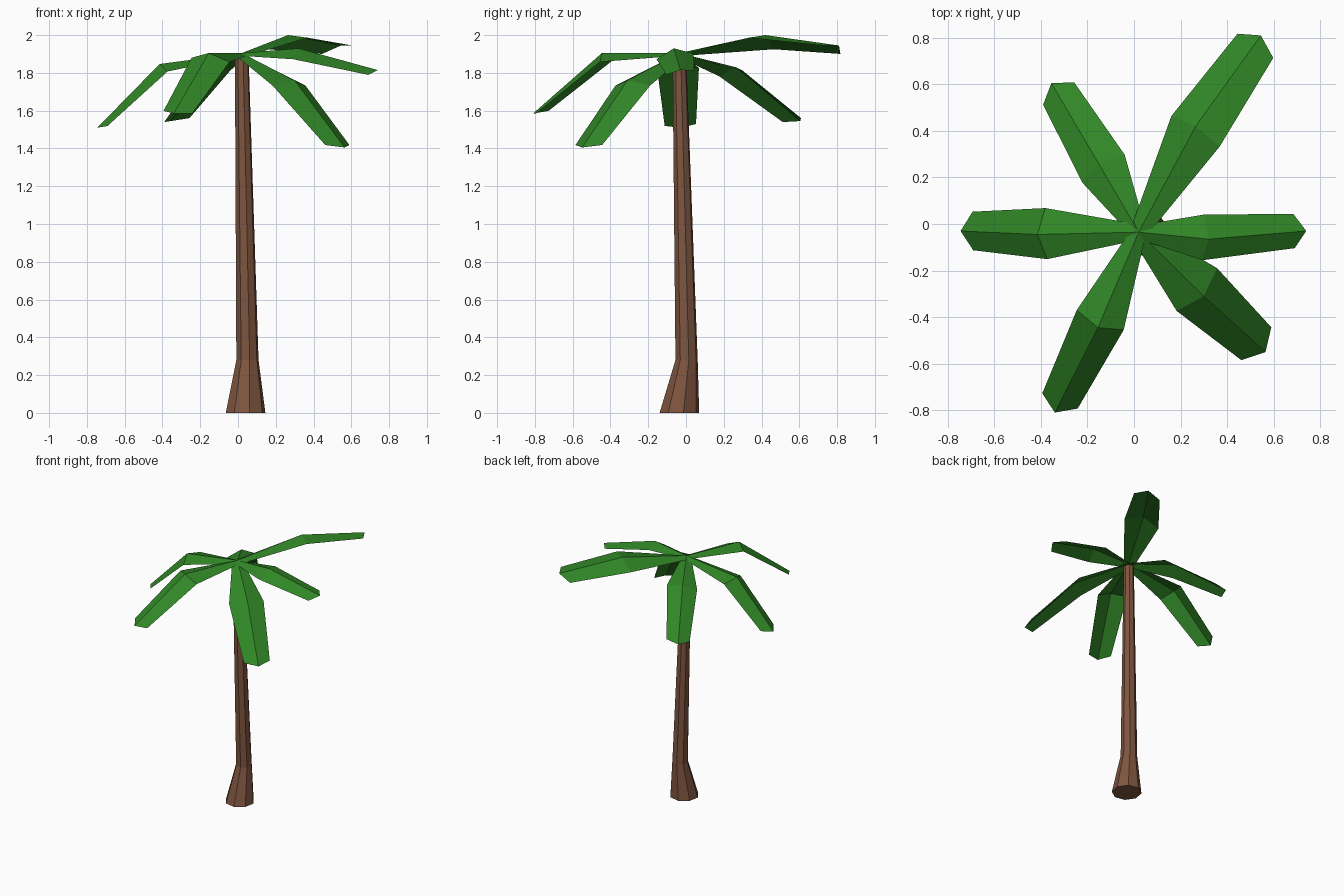
import bpy, bmesh, math
from mathutils import Vector, Matrix

if "Cube" in bpy.data.objects:
    bpy.data.objects.remove(bpy.data.objects["Cube"])

def material(name, rgb):
    m = bpy.data.materials.new(name)
    m.diffuse_color = (*rgb, 1)
    m.use_nodes = True
    m.node_tree.nodes["Principled BSDF"].inputs["Base Color"].default_value = m.diffuse_color
    return m

def add_object(name, bm, mat):
    me = bpy.data.meshes.new(name)
    bm.to_mesh(me)
    bm.free()
    me.materials.append(mat)
    ob = bpy.data.objects.new(name, me)
    bpy.context.collection.objects.link(ob)

bark = material("bark", (0.21, 0.09, 0.05))
green = material("leaf_green", (0.03, 0.24, 0.02))

# Trunk: eight-sided rings, flared at the foot
bm = bmesh.new()
rings = []
for x, y, z, r in [(0.04, -0.035, 0, 0.107), (0.05, 0.003, 0.28, 0.06),
                   (0.02, -0.035, 1.88, 0.037)]:
    angles = [math.tau * i / 8 + 0.2 for i in range(8)]
    rings.append([bm.verts.new((x + r * math.cos(a), y + r * math.sin(a), z))
                  for a in angles])
for lo, hi in zip(rings, rings[1:]):
    for i in range(8):
        j = (i + 1) % 8
        bm.faces.new((lo[i], lo[j], hi[j], hi[i]))
bm.faces.new(rings[0][::-1])
bm.faces.new(rings[-1])
add_object("trunk", bm, bark)

# Fronds: folded strips with a raised spine, bent halfway
CROWN = Vector((0.02, -0.035, 1.905))

def frond(name, mid, tip, roll, size):
    mid, tip = Vector(mid), Vector(tip)
    d0, d1 = (mid - CROWN).normalized(), (tip - mid).normalized()
    # spine point, direction, half width, edge setback, edge drop, roll
    rows = [(CROWN, d0, 0.033, 0.0, 0.015, 0),
            (mid, (d0 + d1).normalized(), 0.11, 0.02, 0.045, roll),
            (tip, d1, 0.083, 0.047, 0.028, roll)]
    bm = bmesh.new()
    strips = []
    for p, d, w, back, drop, turn in rows:
        side = Vector((-d.y, d.x, 0)).normalized()
        side = Matrix.Rotation(math.radians(turn), 3, d) @ side
        up = d.cross(side)
        edge = p - d * back - up * drop
        strips.append([bm.verts.new(v) for v in
                       (edge + side * w * size, p, edge - side * w * size)])
    for a, b in zip(strips, strips[1:]):
        for i in range(2):
            bm.faces.new((a[i], a[i + 1], b[i + 1], b[i]))
    add_object(name, bm, green)

fronds = [
    ("frond_back_right", (0.265, 0.42, 2.0), (0.545, 0.81, 1.945), 14, 1.15),
    ("frond_right", (0.32, -0.065, 1.93), (0.74, -0.03, 1.815), -9, 0.9),
    ("frond_front_right", (0.30, -0.31, 1.76), (0.565, -0.55, 1.405), 0, 1.15),
    ("frond_front_left", (-0.155, -0.445, 1.905), (-0.34, -0.81, 1.585), 6, 1),
    ("frond_left", (-0.415, -0.045, 1.847), (-0.745, -0.03, 1.51), 5, 1),
    ("frond_back_left", (-0.155, 0.265, 1.83), (-0.355, 0.605, 1.545), 9, 1),
]
# Rolls are measured about the outward direction: positive lowers the left edge
for name, mid, tip, roll, size in fronds:
    frond(name, mid, tip, -roll, size)
